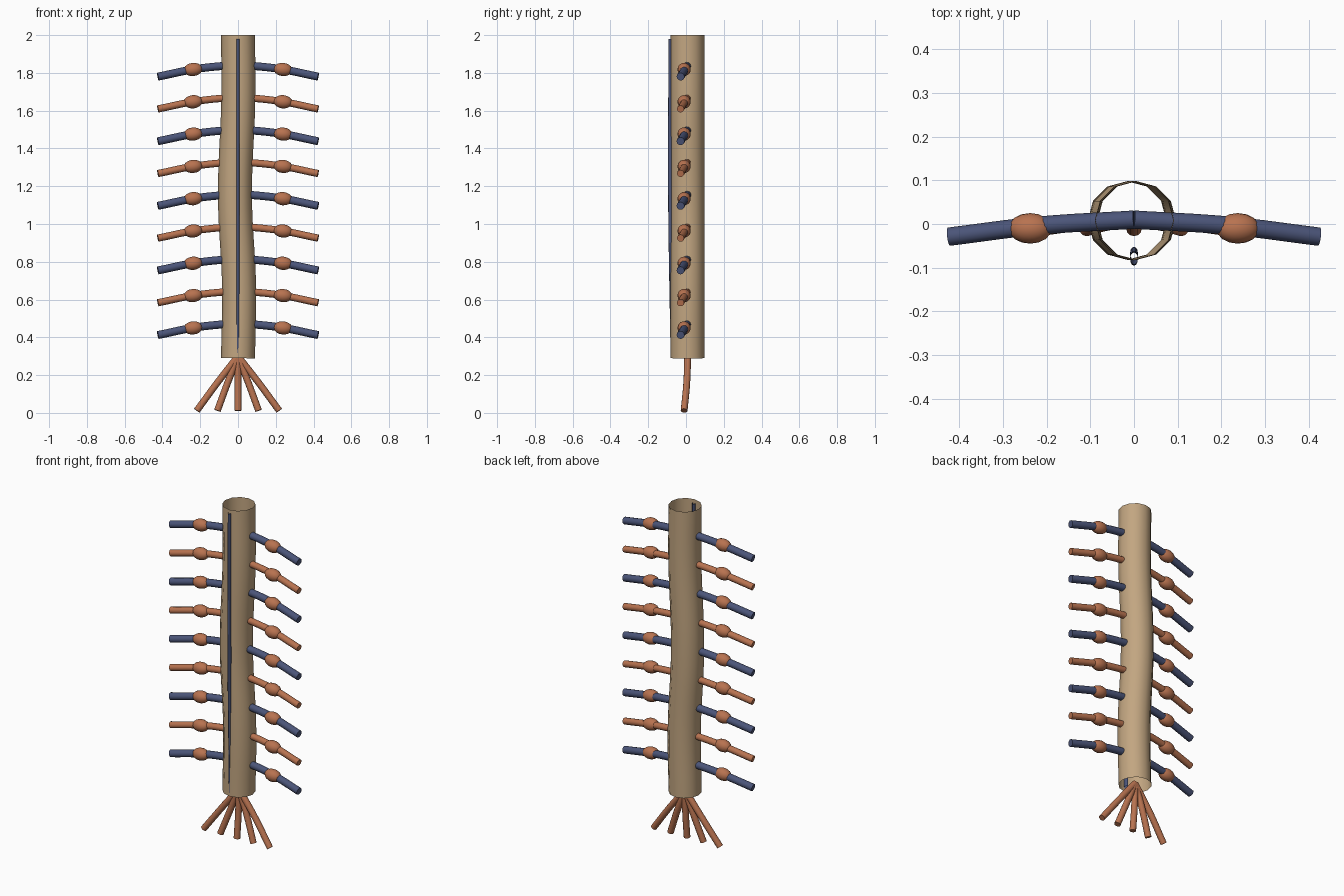
import bpy

if "Cube" in bpy.data.objects:
    bpy.data.objects.remove(bpy.data.objects["Cube"])


def material(name, rgb):
    m = bpy.data.materials.new(name)
    m.diffuse_color = (*rgb, 1)
    m.use_nodes = True
    m.node_tree.nodes["Principled BSDF"].inputs["Base Color"].default_value = m.diffuse_color
    return m


TAN = material("tan", (0.54, 0.38, 0.22))
BLUE = material("blue", (0.07, 0.09, 0.19))
ORANGE = material("orange", (0.48, 0.17, 0.08))


def tube(name, points, radius, mat, res=4, caps=False):
    """Smooth round tube through the given points."""
    cu = bpy.data.curves.new(name, 'CURVE')
    cu.dimensions = '3D'
    cu.bevel_depth = radius
    cu.bevel_resolution = res
    cu.resolution_u = 8
    cu.use_fill_caps = caps
    sp = cu.splines.new('BEZIER')
    sp.bezier_points.add(len(points) - 1)
    for bp, p in zip(sp.bezier_points, points):
        bp.co = p
        bp.handle_left_type = bp.handle_right_type = 'AUTO'
    sp.use_smooth = True
    cu.materials.append(mat)
    ob = bpy.data.objects.new(name, cu)
    bpy.context.collection.objects.link(ob)
    return ob


# main cord: open, gently swaying tube
tube("cord", [(0, 0.008, 2.0), (0.002, 0.008, 1.68), (-0.016, 0.008, 1.15),
              (0.006, 0.008, 0.65), (0, 0.008, 0.29)], 0.09, TAN)

# flattened vessel on the front of the cord
vessel = tube("front_vessel", [(0, -0.077, 1.98), (0, -0.08, 1.2),
                               (0, -0.067, 0.31)], 0.015, BLUE)
vessel.scale.x = 0.6

# nine pairs of side nerves, each with a swelling
for i in range(9):
    z = 1.78 - i * 0.171
    for side, s in (("left", -1), ("right", 1)):
        mat, r = (BLUE, 0.021) if i % 2 == 0 else (ORANGE, 0.019)
        tube(f"nerve_{side}_{i + 1}",
             [(0, 0.01, z + 0.064), (s * 0.22, -0.004, z + 0.041),
              (s * 0.424, -0.029, z)], r, mat, caps=True)
        bpy.ops.mesh.primitive_uv_sphere_add(
            segments=16, ring_count=10, radius=1,
            location=(s * 0.238, -0.01, z + 0.038))
        g = bpy.context.object
        g.name = f"ganglion_{side}_{i + 1}"
        g.scale = (0.05, 0.035, 0.035)
        g.rotation_euler.y = s * 0.1
        g.data.materials.append(ORANGE)
        bpy.ops.object.shade_smooth()

# fan of roots at the bottom
for k in range(-2, 3):
    x = k * 0.109
    tube(f"root_{k + 3}", [(0, 0.009, 0.30), (x * 0.5, 0.004, 0.16),
                           (x, -0.01, 0.012)], 0.018, ORANGE, caps=True)
